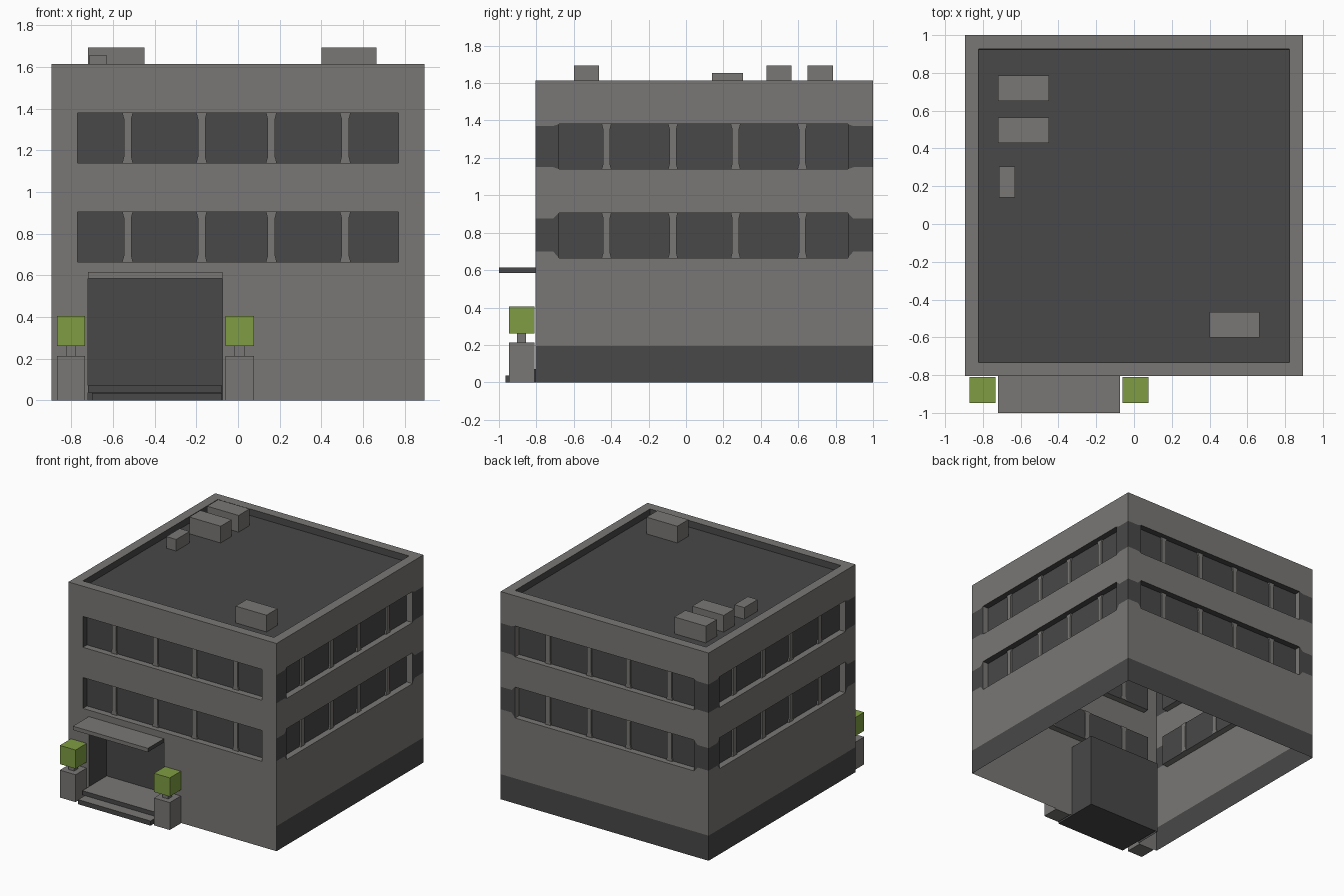
import bpy, bmesh
from mathutils import Vector

if "Cube" in bpy.data.objects:
    bpy.data.objects.remove(bpy.data.objects["Cube"])


def material(name, rgb):
    m = bpy.data.materials.new(name)
    m.diffuse_color = (*rgb, 1)
    m.use_nodes = True
    m.node_tree.nodes["Principled BSDF"].inputs["Base Color"].default_value = m.diffuse_color
    return m


MATS = [material("wall grey", (0.19, 0.185, 0.178)),
        material("dark grey", (0.065, 0.065, 0.065)),
        material("leaf green", (0.21, 0.335, 0.055))]
GREY, DARK, GREEN = 0, 1, 2
X, Y0, Y1, H = 0.895, -0.805, 1.0, 1.615      # building outline
FLOORS = [(0.665, 0.905), (1.14, 1.38)]       # window bands
DEPTH = 0.05


def mesh_object(name, faces):
    """faces: list of (points, colour)"""
    bm = bmesh.new()
    for pts, col in faces:
        f = bm.faces.new([bm.verts.new(p) for p in pts])
        f.material_index = col
    bmesh.ops.remove_doubles(bm, verts=bm.verts, dist=1e-5)
    me = bpy.data.meshes.new(name)
    bm.to_mesh(me)
    bm.free()
    for m in MATS:
        me.materials.append(m)
    ob = bpy.data.objects.new(name, me)
    bpy.context.collection.objects.link(ob)
    return ob


def box(name, x, y, z, rule):
    """rule: a colour, or a function of the face normal giving a colour"""
    bm = bmesh.new()
    bmesh.ops.create_cube(bm, size=1)
    for v in bm.verts:
        v.co = [(a + b) / 2 + c * (b - a) for (a, b), c in zip((x, y, z), v.co)]
    bm.normal_update()
    for f in bm.faces:
        f.material_index = rule(f.normal) if callable(rule) else rule
    me = bpy.data.meshes.new(name)
    bm.to_mesh(me)
    bm.free()
    for m in MATS:
        me.materials.append(m)
    ob = bpy.data.objects.new(name, me)
    bpy.context.collection.objects.link(ob)
    return ob


def recess(P, u0, u1, z0, z1, d, sill, jamb):
    """Open box set into a wall: back, soffit, jambs and optional sill."""
    faces = [([P(u0, z0, d), P(u1, z0, d), P(u1, z1, d), P(u0, z1, d)], DARK),
             ([P(u0, z1, d), P(u1, z1, d), P(u1, z1, 0), P(u0, z1, 0)], DARK),
             ([P(u0, z0, 0), P(u0, z0, d), P(u0, z1, d), P(u0, z1, 0)], jamb),
             ([P(u1, z1, 0), P(u1, z1, d), P(u1, z0, d), P(u1, z0, 0)], jamb)]
    if sill:
        faces.append(([P(u0, z0, 0), P(u1, z0, 0), P(u1, z0, d), P(u0, z0, d)], GREY))
    return faces


def mullion(P, u, z0, z1):
    """Window post with flared ends, showing on both sides of the glass."""
    prof = [(0.026, z0), (0.018, z0 + 0.03), (0.018, z1 - 0.03), (0.026, z1)]
    ring = [(u + w, z) for w, z in prof] + [(u - w, z) for w, z in reversed(prof)]
    a, b = DEPTH - 0.012, DEPTH + 0.006
    faces = [([P(s, z, a) for s, z in ring], GREY),
             ([P(s, z, b) for s, z in reversed(ring)], GREY)]
    for i in range(8):
        (s, z), (t, w) = ring[i], ring[(i + 1) % 8]
        faces.append(([P(s, z, b), P(t, w, b), P(t, w, a), P(s, z, a)], GREY))
    return faces


def wall(name, P, ends, win, posts, front=False):
    (e0, e1), (w0, w1) = ends, win
    door = (-0.72, -0.075)
    if front:
        cols = [e0, w0, *door, w1, e1]
    else:
        cols = [e0, w0 - 0.03, w0, w1, w1 + 0.03, e1]

    def rows(u):
        # painted bands are narrower at the corners and flare to the windows
        if front or w0 <= u <= w1:
            bands = [z for f in FLOORS for z in f]
        else:
            bands = [0.70, 0.875, 1.15, 1.37]
        return [0, 0.585 if front else 0.195, *bands, H]

    faces = []
    for a, b in zip(cols, cols[1:]):
        ra, rb = rows(a), rows(b)
        for i in range(6):
            inside = a >= w0 and b <= w1
            if i in (2, 4) and inside or (front and i == 0 and a == door[0]):
                continue
            col = DARK if not front and i in (0, 2, 4) else GREY
            faces.append(([P(a, ra[i], 0), P(b, rb[i], 0),
                           P(b, rb[i + 1], 0), P(a, ra[i + 1], 0)], col))
    for z0, z1 in FLOORS:
        faces += recess(P, w0, w1, z0, z1, DEPTH, True, DARK if front else GREY)
    if front:
        faces += recess(P, *door, 0, 0.585, 0.22, False, DARK)
    mesh_object(name, faces)
    bars = []
    for z0, z1 in FLOORS:
        for u in posts:
            bars += mullion(P, u, z0, z1)
    mesh_object(name + "_window_posts", bars)


# Four walls: P maps (along wall, height, inward depth) to space
XW, YW = (-0.77, 0.77), (-0.68, 0.865)
XP, YP = [-0.53, -0.175, 0.16, 0.515], [-0.425, -0.07, 0.265, 0.622]
neg = lambda s: tuple(-v for v in reversed(s))
wall("front_wall", lambda u, z, d: (u, Y0 + d, z), (-X, X), XW, XP, True)
wall("back_wall", lambda u, z, d: (-u, Y1 - d, z), (-X, X), XW, neg(XP))
wall("right_wall", lambda u, z, d: (X - d, u, z), (Y0, Y1), YW, YP)
wall("left_wall", lambda u, z, d: (-X + d, -u, z), neg((Y0, Y1)), neg(YW), neg(YP))

# Parapet rim and sunken roof
R = 1.565


def rect(t, z):
    return [(-X + t, Y0 + t, z), (X - t, Y0 + t, z), (X - t, Y1 - t, z), (-X + t, Y1 - t, z)]


outer, inner, low = rect(0, H), rect(0.073, H), rect(0.075, R)
roof = [(low, DARK)]
for i in range(4):
    j = (i + 1) % 4
    roof.append(([outer[i], outer[j], inner[j], inner[i]], GREY))
    roof.append(([inner[i], inner[j], low[j], low[i]], DARK))
mesh_object("roof", roof)

# Roof units
for i, (x, y, top) in enumerate([((-0.72, -0.45), (0.65, 0.785), 1.695),
                                 ((-0.72, -0.45), (0.43, 0.565), 1.695),
                                 ((-0.715, -0.63), (0.14, 0.305), 1.655),
                                 ((0.40, 0.665), (-0.6, -0.465), 1.695)]):
    box(f"roof_unit_{i + 1}", x, y, (R, top), GREY)

# Entrance canopy and steps
top_only = lambda n: GREY if n.z > 0.5 else DARK
top_front = lambda n: GREY if n.z > 0.5 or n.y < -0.5 else DARK
box("canopy", (-0.72, -0.075), (-1.0, Y0), (0.585, 0.615), top_front)
box("upper_step", (-0.719, -0.076), (-0.885, -0.586), (0.037, 0.07), top_only)
box("lower_step", (-0.70, -0.076), (-0.965, -0.586), (0.0, 0.036), top_only)

# Planters with clipped shrubs
for side, cx in (("left", -0.802), ("right", 0.008)):
    cy, r = -0.879, 0.068
    box(side + "_planter", (cx - r, cx + r), (cy - r, cy + r), (0, 0.213), GREY)
    box(side + "_trunk", (cx - 0.024, cx + 0.024), (cy - 0.024, cy + 0.024), (0.21, 0.265), GREY)
    box(side + "_shrub", (cx - r, cx + r), (cy - r, cy + r), (0.26, 0.405), GREEN)
